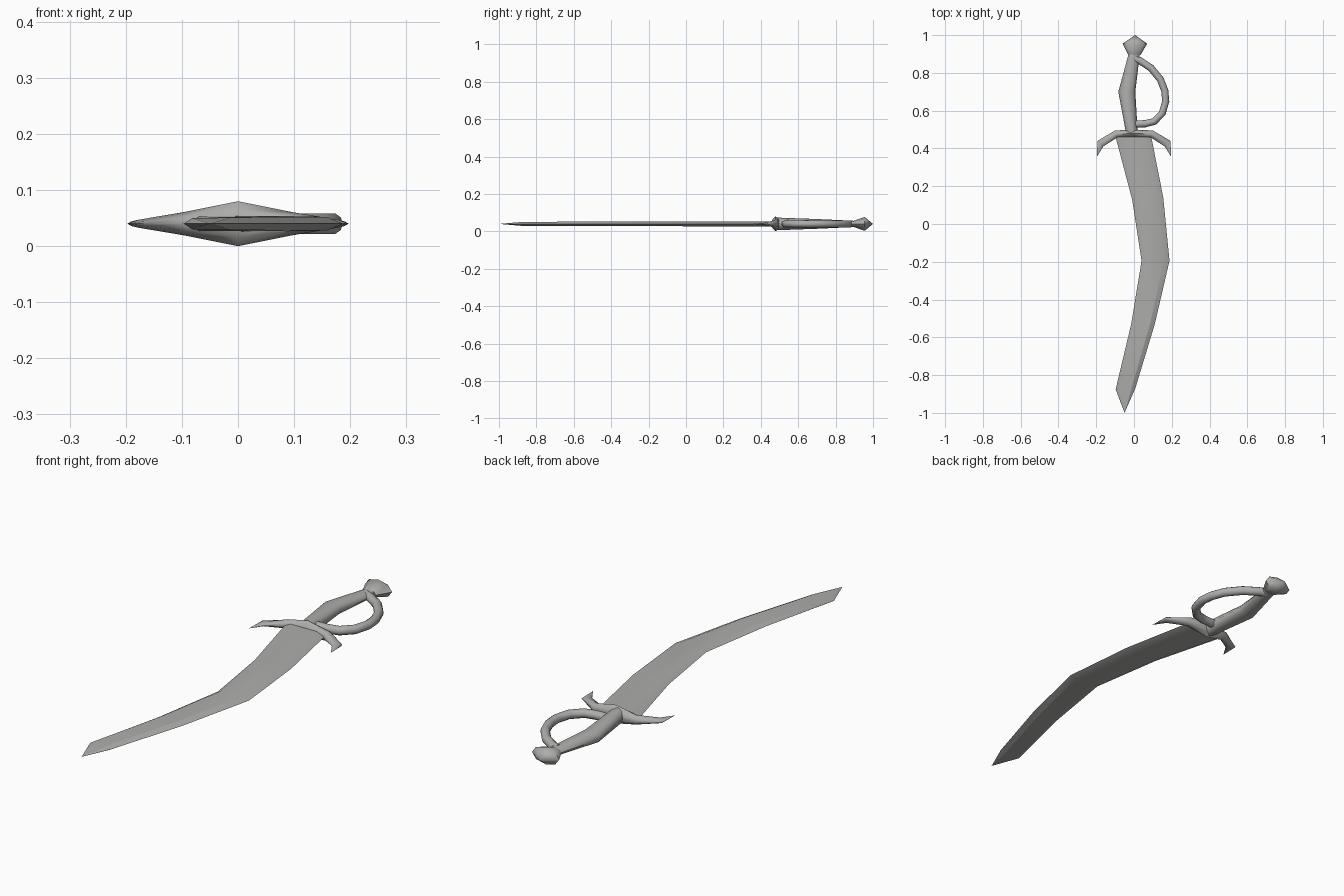
import bpy, bmesh, math
from mathutils import Vector

if "Cube" in bpy.data.objects:
    bpy.data.objects.remove(bpy.data.objects["Cube"])

ZC = 0.04  # mid plane of the sabre

steel = bpy.data.materials.new("steel grey")
steel.diffuse_color = (0.42, 0.42, 0.41, 1)
steel.use_nodes = True
steel.node_tree.nodes["Principled BSDF"].inputs["Base Color"].default_value = steel.diffuse_color


def loft(name, rings, closed_ends=True, angle=40):
    """Skin a list of equal-length rings, capping both ends."""
    bm = bmesh.new()
    loops = [[bm.verts.new(p) for p in ring] for ring in rings]
    n = len(loops[0])
    for a, b in zip(loops, loops[1:]):
        for i in range(n):
            j = (i + 1) % n
            bm.faces.new((a[i], a[j], b[j], b[i]))
    bm.faces.new(loops[0][::-1])
    bm.faces.new(loops[-1])
    bmesh.ops.remove_doubles(bm, verts=bm.verts, dist=0.0005)
    bmesh.ops.recalc_face_normals(bm, faces=bm.faces)
    me = bpy.data.meshes.new(name)
    bm.to_mesh(me)
    bm.free()
    for p in me.polygons:
        p.use_smooth = True
    me.set_sharp_from_angle(angle=math.radians(angle))
    me.materials.append(steel)
    ob = bpy.data.objects.new(name, me)
    bpy.context.collection.objects.link(ob)
    return ob


def span_ring(a, b, h, section):
    """Ring across the line a-b; section holds (fraction, height factor)."""
    a, b = Vector(a), Vector(b)
    return [(*a.lerp(b, t), ZC + h * s) for t, s in section]


# Blade: bevelled hexagonal section swept between the two edges
blade_section = [(0, 0), (0.15, 0.9), (0.8, 1), (1, 0), (0.8, -1), (0.15, -0.9)]
blade_stations = [
    ((-0.10, 0.47), (0.09, 0.47), 0.014),
    ((-0.01, 0.13), (0.155, 0.14), 0.013),
    ((0.04, -0.195), (0.188, -0.195), 0.012),
    ((-0.015, -0.53), (0.11, -0.53), 0.012),
    ((-0.097, -0.875), (0.007, -0.87), 0.011),
    ((-0.05, -1.0), (-0.05, -1.0), 0.0),
]
loft("blade", [span_ring(a, b, h, blade_section) for a, b, h in blade_stations], angle=25)

# Crossguard: mirrored arms curving toward the blade, tallest at the centre
guard_section = [(0, 0), (0.1, 0.6), (0.5, 1), (0.9, 0.6),
                 (1, 0), (0.9, -0.6), (0.5, -1), (0.1, -0.6)]
arm = [
    ((0.0, 0.458), (0.0, 0.50), 0.04),
    ((0.09, 0.458), (0.10, 0.495), 0.021),
    ((0.163, 0.41), (0.193, 0.44), 0.007),
    ((0.197, 0.355), (0.197, 0.355), 0.0),
]
left = [((-a[0], a[1]), (-b[0], b[1]), h) for a, b, h in arm[:0:-1]]
loft("crossguard", [span_ring(a, b, h, guard_section) for a, b, h in left + arm], angle=60)


# Grip and pommel: elliptical sections with a bend in the middle of the grip
def oval(x0, x1, y, h, n=8):
    return [((x0 + x1) / 2 + (x1 - x0) / 2 * math.cos(2 * math.pi * i / n), y,
             ZC + h * math.sin(2 * math.pi * i / n)) for i in range(n)]


loft("grip", [oval(-0.042, 0.02, 0.48, 0.034), oval(-0.083, 0.007, 0.70, 0.026),
              oval(-0.026, 0.032, 0.91, 0.016)], angle=60)
loft("pommel", [oval(-0.03, 0.035, 0.895, 0.016), oval(-0.06, 0.07, 0.955, 0.037),
                oval(0.006, 0.006, 1.0, 0.0)], angle=60)

# Knuckle bow: round tube looping from the grip base to the pommel
path = [Vector((x, y, ZC)) for x, y in (
    (0.0, 0.876), (0.03, 0.865), (0.09, 0.826), (0.14, 0.765), (0.163, 0.705),
    (0.168, 0.65), (0.15, 0.587), (0.107, 0.543), (0.06, 0.531), (0.0, 0.528))]
rings = []
for i, p in enumerate(path):
    d = (path[min(i + 1, len(path) - 1)] - path[max(i - 1, 0)]).normalized()
    side = Vector((-d.y, d.x, 0))
    rings.append([p + 0.019 * (side * math.cos(t) + Vector((0, 0, 1)) * math.sin(t))
                  for t in (2 * math.pi * k / 10 for k in range(10))])
loft("knuckle_bow", rings, angle=60)
